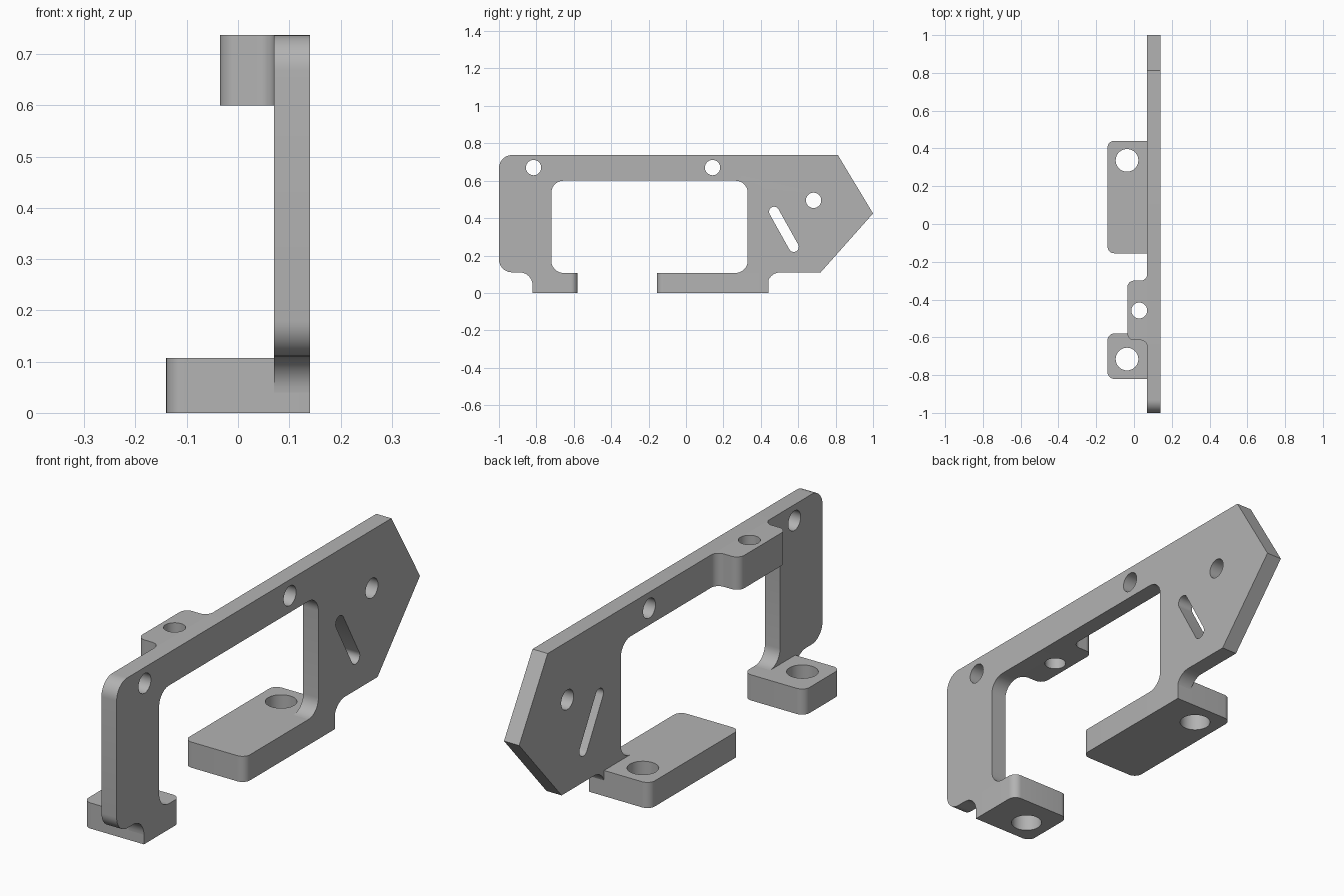
import bpy, bmesh
from math import pi, cos, sin, radians
from mathutils import Vector

cube = bpy.data.objects.get("Cube")
if cube:
    bpy.data.objects.remove(cube, do_unlink=True)

grey = bpy.data.materials.new("plain grey")
grey.use_nodes = True
colour = (0.45, 0.45, 0.45, 1)
grey.diffuse_color = colour
grey.node_tree.nodes["Principled BSDF"].inputs["Base Color"].default_value = colour


def rounded(corners, steps=10):
    """Outline through (u, v, radius) corners; right-angled corners may be filleted."""
    pts = []

    def add(p):
        if not pts or (p - pts[-1]).length > 1e-5:
            pts.append(p)

    for i, (u, v, r) in enumerate(corners):
        p = Vector((u, v))
        if not r:
            add(p)
            continue
        before = (Vector(corners[i - 1][:2]) - p).normalized()
        after = (Vector(corners[(i + 1) % len(corners)][:2]) - p).normalized()
        centre = p + (before + after) * r
        for k in range(steps + 1):
            a = pi / 2 * k / steps
            add(centre - after * r * cos(a) - before * r * sin(a))
    return pts


def circle(u, v, r, n=40):
    return [Vector((u + r * cos(2 * pi * k / n), v + r * sin(2 * pi * k / n))) for k in range(n)]


def slot(a, b, r, n=12):
    a, b = Vector(a), Vector(b)
    d = (b - a).normalized() * r
    side = Vector((-d.y, d.x))
    angles = [pi * k / n for k in range(n + 1)]
    return ([b - side * cos(t) + d * sin(t) for t in angles]
            + [a + side * cos(t) - d * sin(t) for t in angles])


def slab(name, outlines, low, high, upright=False):
    """Extrude an outline with holes along z, or along x when upright."""
    curve = bpy.data.curves.new(name, 'CURVE')
    curve.dimensions = '2D'
    curve.fill_mode = 'BOTH'
    curve.extrude = (high - low) / 2
    for outline in outlines:
        spline = curve.splines.new('POLY')
        spline.points.add(len(outline) - 1)
        for point, p in zip(spline.points, outline):
            point.co = (p.x, p.y, 0, 1)
        spline.use_cyclic_u = True
    obj = bpy.data.objects.new(name, curve)
    bpy.context.collection.objects.link(obj)
    mid = (low + high) / 2
    if upright:
        obj.rotation_euler = (pi / 2, 0, pi / 2)
        obj.location.x = mid
    else:
        obj.location.z = mid
    bpy.ops.object.select_all(action='DESELECT')
    obj.select_set(True)
    bpy.context.view_layer.objects.active = obj
    bpy.ops.object.convert(target='MESH')
    obj = bpy.context.object
    bm = bmesh.new()
    bm.from_mesh(obj.data)
    bmesh.ops.remove_doubles(bm, verts=bm.verts, dist=1e-5)
    bmesh.ops.recalc_face_normals(bm, faces=bm.faces)
    bm.to_mesh(obj.data)
    bm.free()
    obj.data.materials.clear()
    obj.data.materials.append(grey)
    bpy.ops.object.shade_smooth_by_angle(angle=radians(30))
    return obj


INNER, OUTER = 0.07, 0.14      # plate faces
TOP, BEAM, FOOT = 0.737, 0.6, 0.107
R, WR = 0.07, 0.065            # outer and window fillets

# Upright side plate with its window, pointed rear, round holes and slanted slot
plate = rounded([
    (-1, TOP, R), (0.812, TOP, 0), (1, 0.425, 0), (0.72, 0.11, 0),
    (0.435, 0.11, R), (0.435, 0.04, 0), (0.435, FOOT, 0), (0.33 - WR, FOOT, 0),
    (0.33, FOOT, WR), (0.33, BEAM, WR), (-0.72, BEAM, WR), (-0.72, FOOT, WR),
    (-0.72 + WR, FOOT, 0), (-0.82, FOOT, 0), (-0.82, 0.04, 0), (-0.82, 0.11, R),
    (-1, 0.11, R)])
holes = [circle(y, z, 0.041) for y, z in ((-0.815, 0.67), (0.142, 0.67), (0.682, 0.495))]
slit = slot((0.471, 0.434), (0.576, 0.246), 0.027)
slab("side_plate", [plate, *holes, slit], INNER, OUTER, upright=True)

# Feet with bolt holes
for name, front, back, hole in (("front_foot", -0.82, -0.58, -0.715),
                                ("rear_foot", -0.155, 0.44, 0.337)):
    inner_end, outer_end = (back, front) if name == "front_foot" else (front, back)
    outline = rounded([(OUTER, outer_end, 0), (OUTER, inner_end, 0.035),
                       (-OUTER, inner_end, 0.035), (-OUTER, outer_end, 0.035)])
    slab(name, [outline, circle(-0.037, hole, 0.06)], 0, FOOT)

# Top lug blended into the plate
lug = rounded([(INNER, -0.265, 0), (INNER, -0.3, 0.035), (-0.035, -0.3, 0.035),
               (-0.035, -0.615, 0.035), (INNER, -0.615, 0.035), (INNER, -0.65, 0)])
slab("top_lug", [lug, circle(0.028, -0.458, 0.042)], BEAM, TOP)
